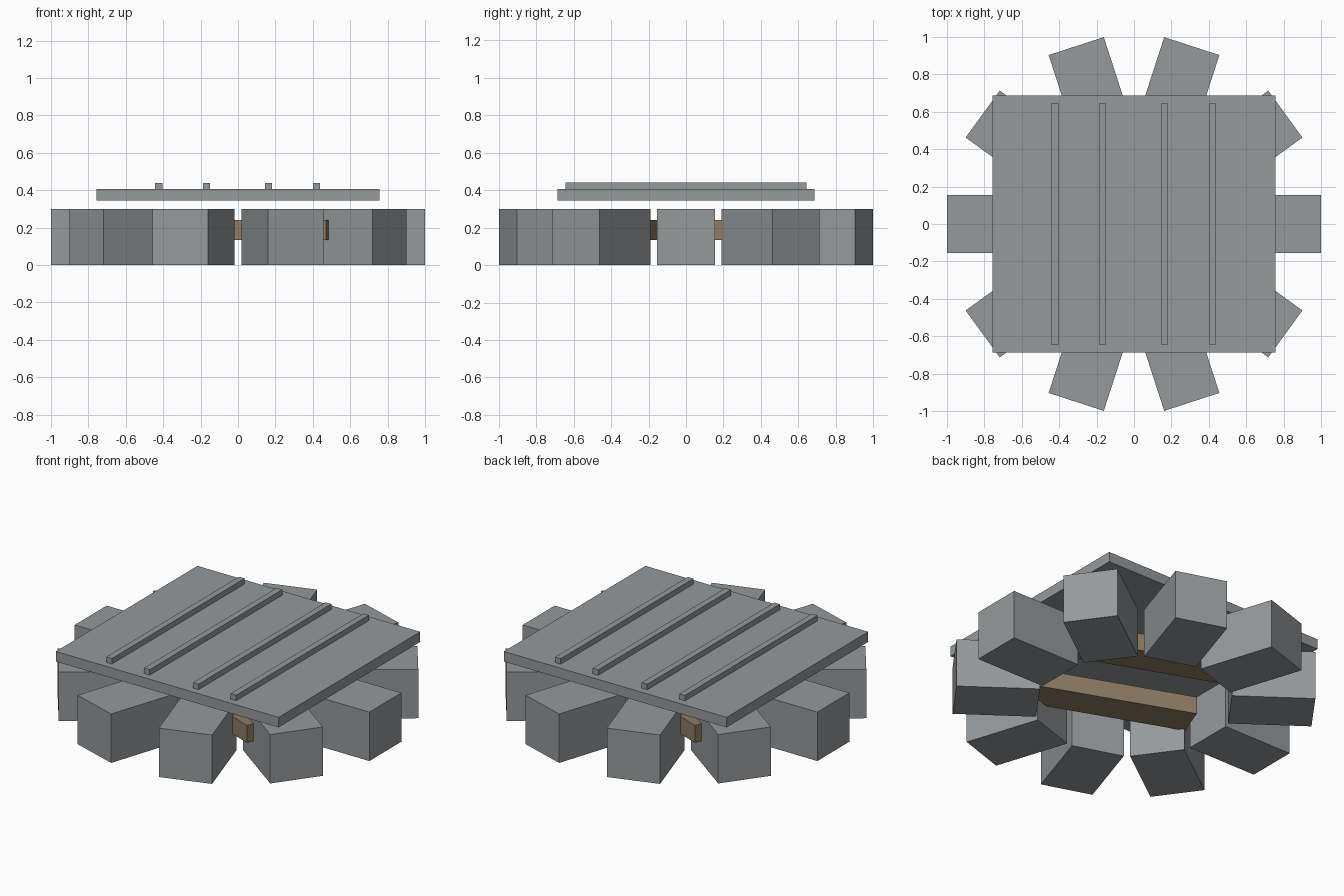
import bpy, math
from mathutils import Matrix

if "Cube" in bpy.data.objects:
    bpy.data.objects.remove(bpy.data.objects["Cube"])


def material(name, color):
    m = bpy.data.materials.new(name)
    m.diffuse_color = (*color, 1)
    m.use_nodes = True
    m.node_tree.nodes["Principled BSDF"].inputs["Base Color"].default_value = m.diffuse_color
    return m


STONE = material("stone grey", (0.30, 0.32, 0.33))
WOOD = material("wood brown", (0.27, 0.205, 0.13))


def box(name, center, size, mat, angle=0.0):
    """Flat-faced box, turned about z around its own centre."""
    bpy.ops.mesh.primitive_cube_add(size=1)
    ob = bpy.context.object
    ob.name = name
    ob.data.transform(Matrix.Diagonal((*size, 1)))
    ob.location = center
    ob.rotation_euler.z = angle
    ob.data.materials.append(mat)
    return ob


# Ring of ten stones
INNER, OUTER = 0.535, 1.0
mid = (INNER + OUTER) / 2
for i in range(10):
    a = math.radians(36 * i)
    box(f"ring_stone_{i + 1}", (mid * math.cos(a), mid * math.sin(a), 0.15),
        (OUTER - INNER, 0.31, 0.30), STONE, a)

# Two parallel slanted logs inside the ring
for name, y in (("front_log", -0.3), ("back_log", 0.3)):
    box(name, (0, y, 0.187), (1.08, 0.20, 0.107), WOOD, -0.36)

# Cooking plate with four raised bars
box("grill_plate", (0, 0, 0.375), (1.512, 1.374, 0.062), STONE)
for i, x in enumerate((-0.424, -0.168, 0.164, 0.419)):
    box(f"grill_bar_{i + 1}", (x, 0, 0.422), (0.038, 1.286, 0.036), STONE)
